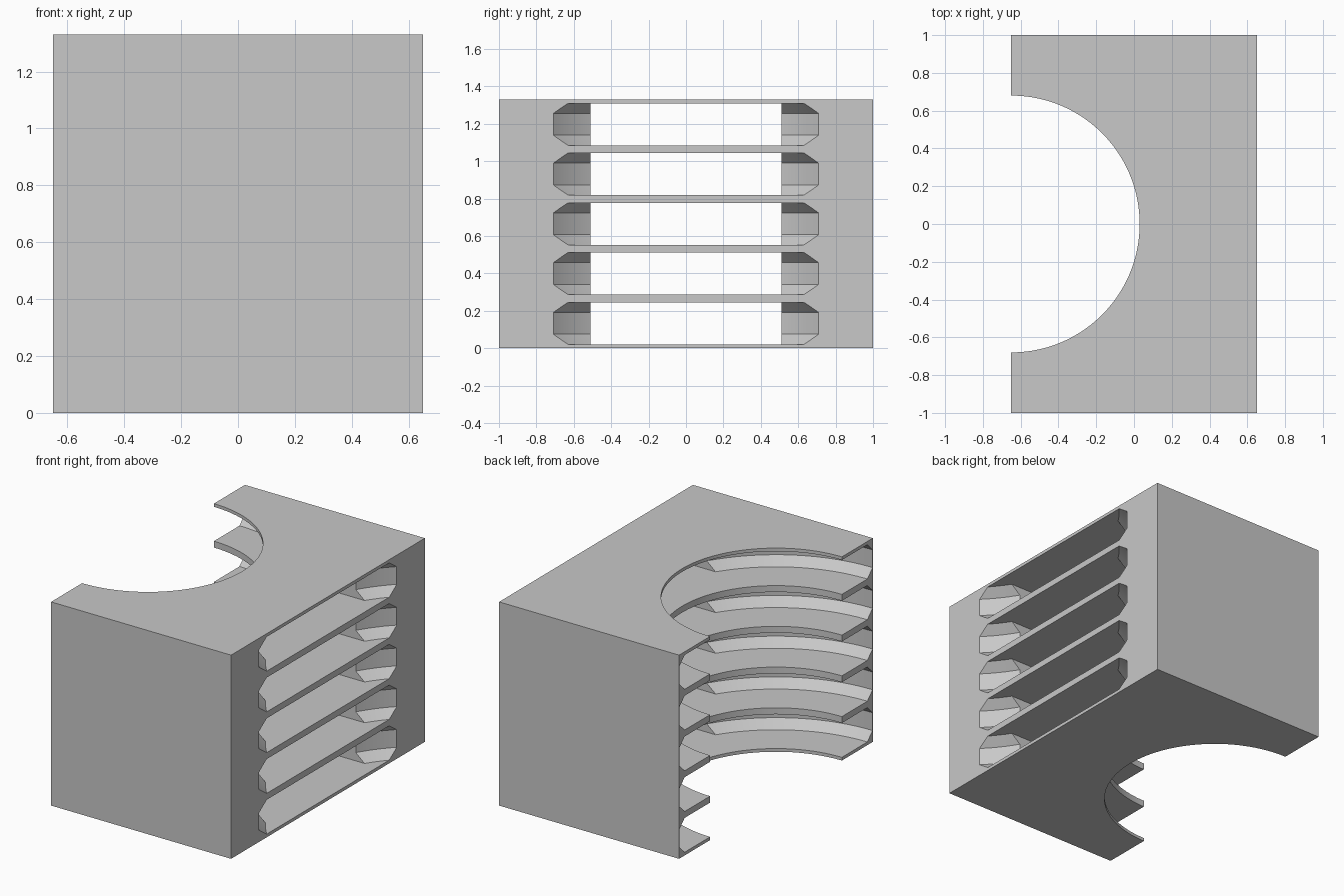
import bpy
import math

old = bpy.data.objects.get("Cube")
if old:
    bpy.data.objects.remove(old, do_unlink=True)

WIDTH, DEPTH, HEIGHT = 1.30, 2.0, 1.33
SLOTS = 5
PITCH = HEIGHT / SLOTS
SHELF = 0.042          # thickness left between slots
CHAMFER = 0.054
DISC_R = 0.997
HOLE_R = 0.68
CHANNEL = 0.51         # half width of the straight channel
SEGMENTS = 128

grey = bpy.data.materials.new("light_grey")
grey.use_nodes = True
colour = (0.58, 0.58, 0.58, 1)
grey.diffuse_color = colour
grey.node_tree.nodes["Principled BSDF"].inputs["Base Color"].default_value = colour


def make_object(name, verts, faces):
    mesh = bpy.data.meshes.new(name)
    mesh.from_pydata(verts, [], faces)
    obj = bpy.data.objects.new(name, mesh)
    bpy.context.collection.objects.link(obj)
    mesh.materials.append(grey)
    return obj


def add_stack(verts, faces, rings):
    """Closed solid from a bottom-to-top list of equal point loops."""
    base, n = len(verts), len(rings[0])
    for ring in rings:
        verts.extend(ring)
    faces.append([base + i for i in reversed(range(n))])
    for r in range(len(rings) - 1):
        a = base + r * n
        for i in range(n):
            j = (i + 1) % n
            faces.append([a + i, a + j, a + n + j, a + n + i])
    faces.append([base + (len(rings) - 1) * n + i for i in range(n)])


def circle(cx, radius, z):
    step = math.tau / SEGMENTS
    return [(cx + radius * math.cos((i + 0.5) * step),
             radius * math.sin((i + 0.5) * step), z) for i in range(SEGMENTS)]


def rectangle(x, y, z):
    return [(-x, -y, z), (x, -y, z), (x, y, z), (-x, y, z)]


def solid(name, stacks):
    verts, faces = [], []
    for rings in stacks:
        add_stack(verts, faces, rings)
    return make_object(name, verts, faces)


def slot_levels():
    for i in range(SLOTS):
        yield i * PITCH + SHELF / 2, (i + 1) * PITCH - SHELF / 2


def disc_slots(name, cx):
    inner = DISC_R - CHAMFER
    return solid(name, [[circle(cx, inner, lo), circle(cx, DISC_R, lo + CHAMFER),
                         circle(cx, DISC_R, hi - CHAMFER), circle(cx, inner, hi)]
                        for lo, hi in slot_levels()])


# Main block
rack = solid("slotted_rack", [[rectangle(WIDTH / 2, DEPTH / 2, 0),
                               rectangle(WIDTH / 2, DEPTH / 2, HEIGHT)]])

# Round bay, chamfered disc slots on both sides, and straight channels between
left_edge = -WIDTH / 2
cutters = [
    solid("bay_cutter", [[circle(left_edge, HOLE_R, -0.1),
                          circle(left_edge, HOLE_R, HEIGHT + 0.1)]]),
    solid("channel_cutter", [[rectangle(WIDTH, CHANNEL, lo), rectangle(WIDTH, CHANNEL, hi)]
                             for lo, hi in slot_levels()]),
    disc_slots("disc_slot_cutter", left_edge),
    disc_slots("opposite_slot_cutter", left_edge + 2.0),
]
for cutter in cutters:
    cutter.hide_render = True
    cut = rack.modifiers.new(cutter.name, 'BOOLEAN')
    cut.operation = 'DIFFERENCE'
    cut.solver = 'EXACT'
    cut.object = cutter

# Bake the cuts and drop the cutters
graph = bpy.context.evaluated_depsgraph_get()
baked = bpy.data.meshes.new_from_object(rack.evaluated_get(graph))
rack.modifiers.clear()
rack.data = baked
for cutter in cutters:
    bpy.data.objects.remove(cutter, do_unlink=True)

# Smooth curved walls, crisp edges
bpy.ops.object.select_all(action='DESELECT')
rack.select_set(True)
bpy.context.view_layer.objects.active = rack
bpy.ops.object.shade_smooth_by_angle(angle=math.radians(30))
